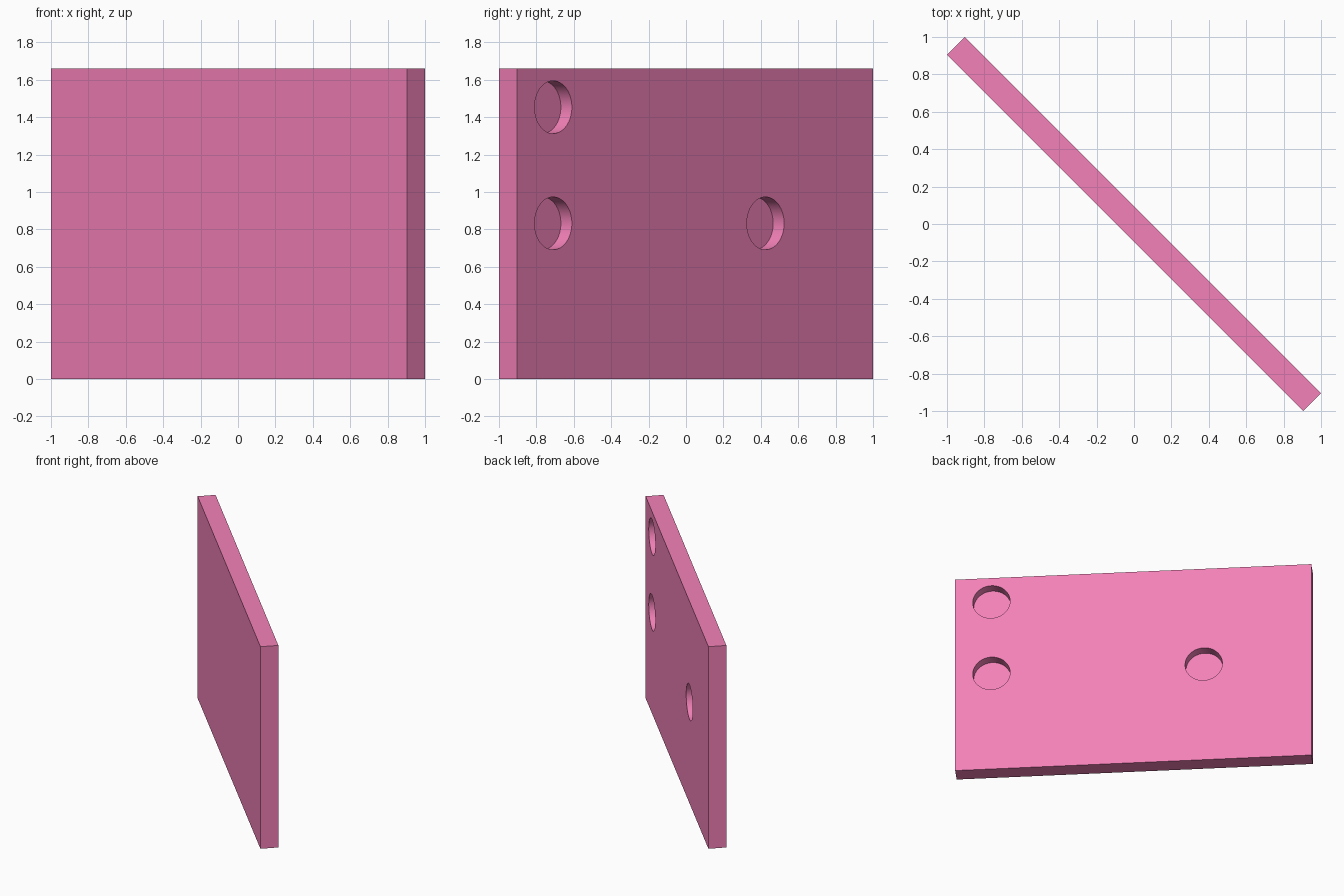
import bpy
from math import radians, sqrt
from mathutils import Vector

if "Cube" in bpy.data.objects:
    bpy.data.objects.remove(bpy.data.objects["Cube"])

E = 0.904                       # inner corner coordinate of the diagonal plate
LENGTH = (1 + E) * sqrt(2)
THICK = (1 - E) * sqrt(2)
HEIGHT = 1.66
RADIUS, DEPTH = 0.141, 0.083
NORMAL = Vector((1, 1, 0)).normalized()

pink = bpy.data.materials.new("pink")
pink.diffuse_color = (0.9, 0.22, 0.48, 1)
pink.use_nodes = True
pink.node_tree.nodes["Principled BSDF"].inputs["Base Color"].default_value = pink.diffuse_color

# Upright plate turned 45 degrees
bpy.ops.mesh.primitive_cube_add(size=1, location=(0, 0, HEIGHT / 2),
                                rotation=(0, 0, radians(-45)))
plate = bpy.context.object
plate.name = "plate"
plate.scale = (LENGTH, THICK, HEIGHT)
bpy.ops.object.transform_apply(location=True, rotation=True, scale=True)
plate.data.materials.append(pink)

# Round blind holes in the back right face
for i, (y, z) in enumerate([(-0.71, 1.453), (-0.71, 0.832), (0.425, 0.832)]):
    mouth = Vector((1 - E - y, y, z))
    bpy.ops.mesh.primitive_cylinder_add(
        vertices=64, radius=RADIUS, depth=DEPTH * 2, location=mouth,
        rotation=NORMAL.to_track_quat('Z', 'Y').to_euler())
    cutter = bpy.context.object
    cutter.name = f"hole_cutter_{i + 1}"
    cutter.data.materials.append(pink)
    cutter.hide_render = True
    cutter.hide_set(True)
    cut = plate.modifiers.new(f"hole_{i + 1}", 'BOOLEAN')
    cut.operation = 'DIFFERENCE'
    cut.solver = 'EXACT'
    cut.object = cutter

# Bake the holes, then smooth their walls
bpy.context.view_layer.objects.active = plate
plate.select_set(True)
for m in list(plate.modifiers):
    bpy.ops.object.modifier_apply(modifier=m.name)
bpy.ops.object.shade_smooth_by_angle(angle=radians(30))
